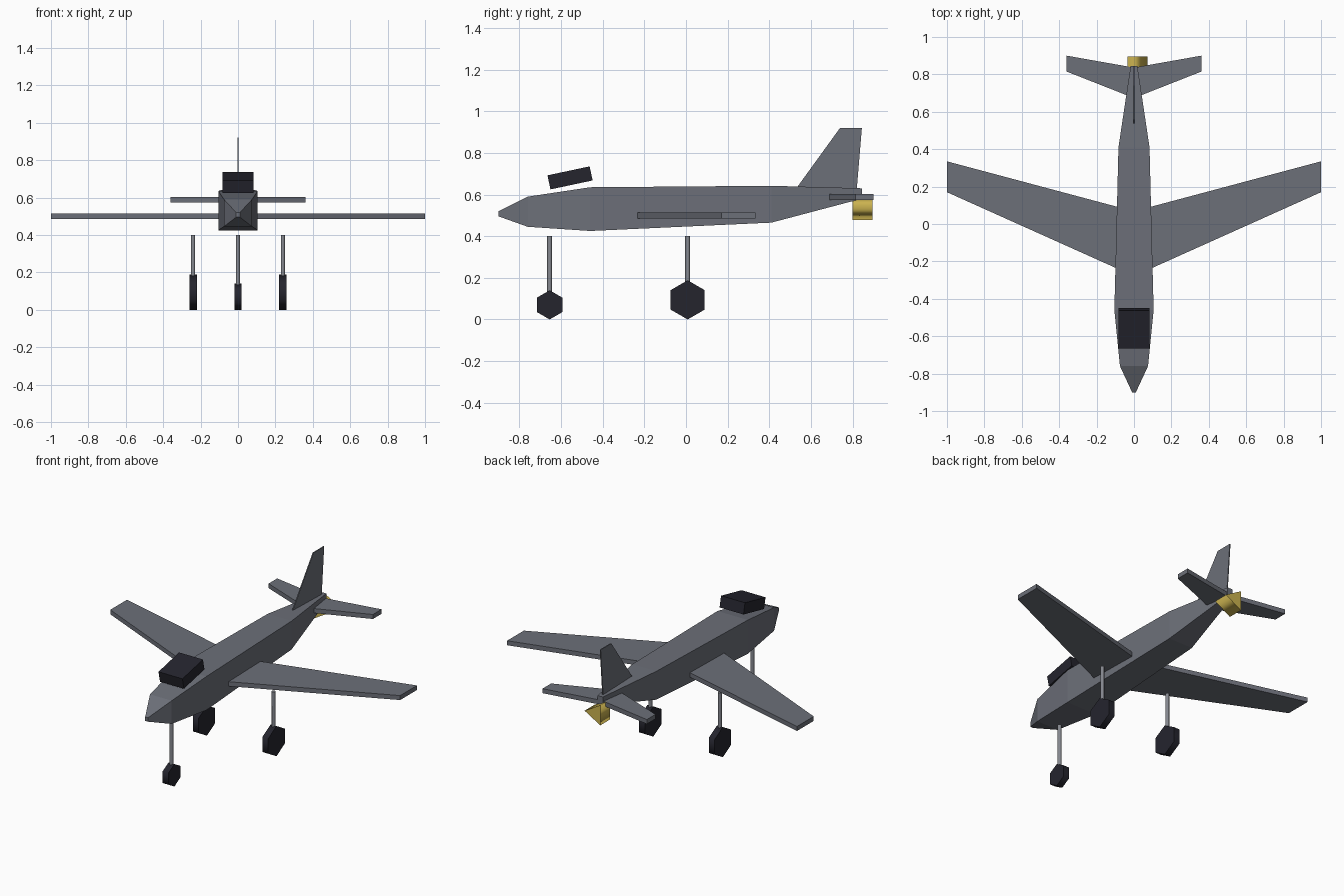
import bpy, bmesh, math
from mathutils import Matrix, Vector

cube = bpy.data.objects.get("Cube")
if cube:
    bpy.data.objects.remove(cube, do_unlink=True)


def material(name, rgb):
    m = bpy.data.materials.new(name)
    m.use_nodes = True
    m.diffuse_color = (*rgb, 1)
    m.node_tree.nodes["Principled BSDF"].inputs["Base Color"].default_value = (*rgb, 1)
    return m


GREY = material("airframe grey", (0.15, 0.16, 0.19))
DARK = material("dark rubber and glass", (0.018, 0.018, 0.027))
STEEL = material("strut steel", (0.24, 0.25, 0.28))
GOLD = material("nozzle gold", (0.6, 0.45, 0.08))


def finish(name, bm, mat):
    bmesh.ops.recalc_face_normals(bm, faces=bm.faces)
    mesh = bpy.data.meshes.new(name)
    bm.to_mesh(mesh)
    bm.free()
    mesh.materials.append(mat)
    ob = bpy.data.objects.new(name, mesh)
    bpy.context.collection.objects.link(ob)
    return ob


def loft(name, rings, mat):
    """Skin a list of equal-length rings and cap both ends."""
    bm = bmesh.new()
    loops = [[bm.verts.new(p) for p in ring] for ring in rings]
    n = len(loops[0])
    for a, b in zip(loops, loops[1:]):
        for i in range(n):
            j = (i + 1) % n
            bm.faces.new((a[i], a[j], b[j], b[i]))
    bm.faces.new(loops[0])
    bm.faces.new(loops[-1])
    return finish(name, bm, mat)


def plate(name, outline, axis, centre, thick, mat):
    """Extrude a flat outline along the x or z axis."""
    rings = []
    for h in (centre - thick / 2, centre + thick / 2):
        rings.append([(h, u, v) if axis == "x" else (u, v, h) for u, v in outline])
    return loft(name, rings, mat)


def cylinder(name, sides, radius, length, centre, turn, mat):
    """Few-sided cylinder with soft sides and flat caps."""
    bm = bmesh.new()
    bmesh.ops.create_cone(bm, cap_ends=True, segments=sides, radius1=radius,
                          radius2=radius, depth=length)
    for f in bm.faces:
        f.smooth = abs(f.normal.z) < 0.5
    bmesh.ops.transform(bm, matrix=Matrix.Translation(centre) @ turn, verts=bm.verts)
    return finish(name, bm, mat)


# Fuselage: y, half width, bottom, top
stations = [(-0.9, 0.01, 0.495, 0.52), (-0.76, 0.075, 0.445, 0.59),
            (-0.46, 0.105, 0.425, 0.635), (0.41, 0.083, 0.465, 0.642),
            (0.845, 0.018, 0.58, 0.63)]
loft("fuselage", [[(-w, y, lo), (w, y, lo), (w, y, hi), (-w, y, hi)]
                  for y, w, lo, hi in stations], GREY)

# Wings and tailplanes, mirrored left and right
wing = [(0.075, -0.245), (1, 0.17), (1, 0.335), (0.075, 0.088)]
tailplane = [(0.01, 0.677), (0.36, 0.815), (0.36, 0.9), (0.01, 0.838)]
for side, s in (("left", 1), ("right", -1)):
    plate(side + "_wing", [(s * x, y) for x, y in wing], "z", 0.5, 0.028, GREY)
    plate(side + "_tailplane", [(s * x, y) for x, y in tailplane], "z", 0.588, 0.028, GREY)

# Upright fin
plate("fin", [(0.53, 0.63), (0.74, 0.92), (0.845, 0.92), (0.82, 0.62)],
      "x", 0, 0.006, GREY)

# Tilted canopy block
bm = bmesh.new()
bmesh.ops.create_cube(bm, size=1)
bmesh.ops.transform(bm, verts=bm.verts, matrix=Matrix.Translation((0, -0.557, 0.68))
                    @ Matrix.Rotation(math.radians(12), 4, "X")
                    @ Matrix.Diagonal((0.165, 0.207, 0.069, 1)))
finish("canopy", bm, DARK)

# Landing gear: hexagonal wheels with a corner pointing up
across = Matrix.Rotation(math.radians(90), 4, "Y")
for name, x, y, r in (("nose", 0, -0.655, 0.07), ("left_main", 0.24, 0.008, 0.094),
                      ("right_main", -0.24, 0.008, 0.094)):
    corner_up = across @ Matrix.Rotation(math.radians(90), 4, "Z")
    cylinder(name + "_wheel", 6, r, 0.04, Vector((x, y, r)), corner_up, DARK)
    low = r
    cylinder(name + "_strut", 6, 0.012, 0.4 - low, Vector((x, y, (0.4 + low) / 2)),
             Matrix.Identity(4), STEEL)

# Wheel corners must point up: first corner of a cone may lie on x or y
for ob in bpy.context.collection.objects:
    if ob.name.endswith("_wheel"):
        low = min(v.co.z for v in ob.data.vertices)
        if low > 0.005:
            c = sum((v.co for v in ob.data.vertices), Vector()) / len(ob.data.vertices)
            ob.data.transform(Matrix.Translation(c) @ Matrix.Rotation(math.radians(30), 4, "X")
                              @ Matrix.Translation(-c))

# Triangular nozzle under the tail, one edge toward the left
rings = []
for y in (0.8, 0.896):
    rings.append([(0.072 * math.cos(a), y, 0.54 + 0.072 * math.sin(a))
                  for a in (math.radians(120 * i) for i in range(3))])
nozzle = loft("nozzle", rings, GOLD)
for poly in nozzle.data.polygons:
    poly.use_smooth = abs(poly.normal.y) < 0.5
